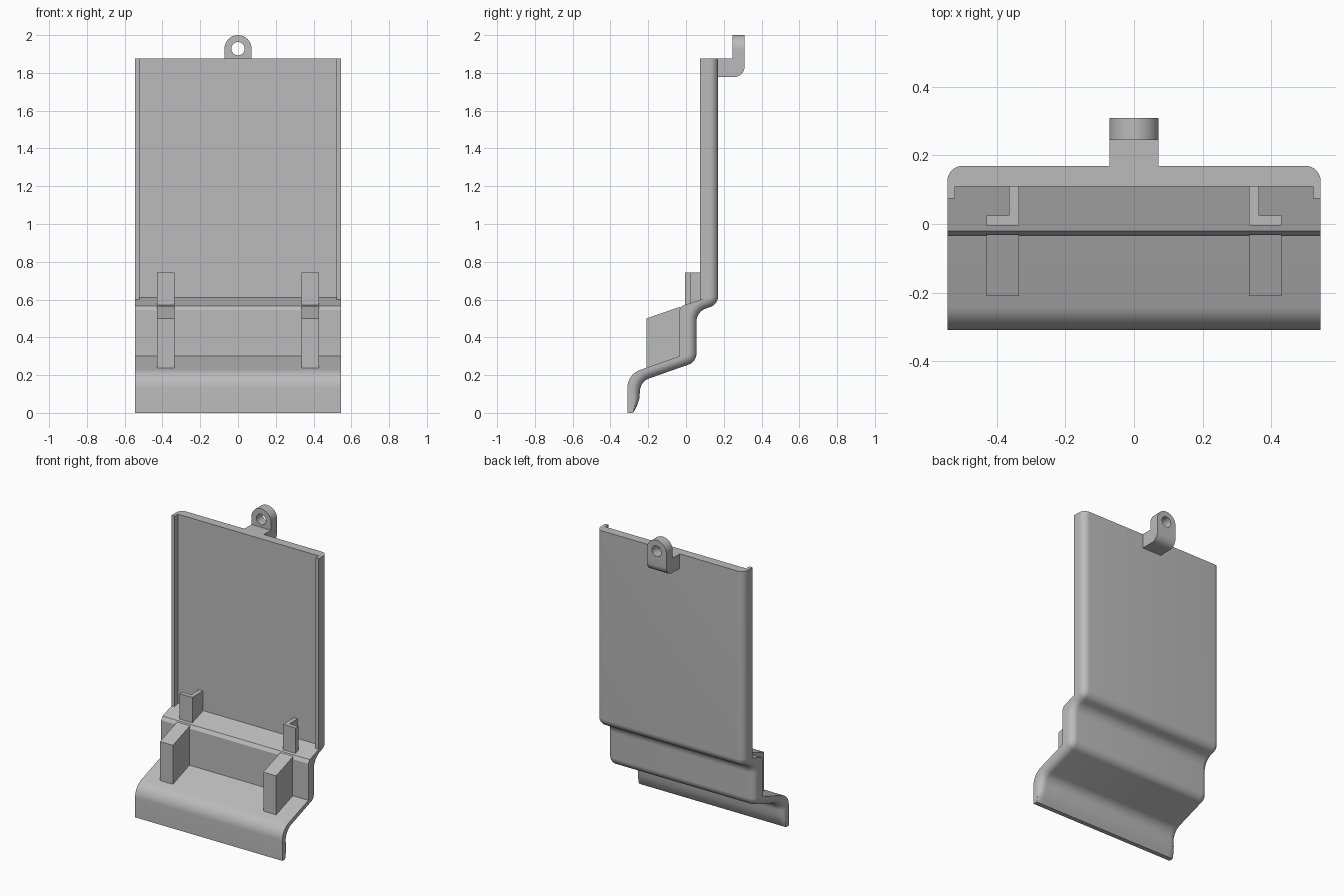
import bpy
import bmesh
from math import sin, cos, pi, atan2
from mathutils import Vector

if "Cube" in bpy.data.objects:
    bpy.data.objects.remove(bpy.data.objects["Cube"])

grey = bpy.data.materials.new("plain grey")
grey.use_nodes = True
COLOUR = (0.5, 0.5, 0.5, 1)
grey.diffuse_color = COLOUR
grey.node_tree.nodes["Principled BSDF"].inputs["Base Color"].default_value = COLOUR

HALF = 0.545     # half width of the holder
TOP = 1.875      # top of the back plate
EDGE = 0.045     # rounding of the rear side edges


def finish(name, bm):
    bmesh.ops.recalc_face_normals(bm, faces=bm.faces[:])
    mesh = bpy.data.meshes.new(name)
    bm.to_mesh(mesh)
    bm.free()
    mesh.materials.append(grey)
    obj = bpy.data.objects.new(name, mesh)
    bpy.context.collection.objects.link(obj)
    bpy.ops.object.select_all(action='DESELECT')
    obj.select_set(True)
    bpy.context.view_layer.objects.active = obj
    bpy.ops.object.shade_smooth_by_angle(angle=pi / 6)
    return obj


def rounded(points, steps=10):
    """Polyline of (y, z, radius) with its corners rounded to arcs."""
    out = []
    for i, (y, z, r) in enumerate(points):
        p = Vector((y, z))
        if not r:
            out.append(p)
            continue
        a = (Vector(points[i - 1][:2]) - p).normalized()
        b = (Vector(points[(i + 1) % len(points)][:2]) - p).normalized()
        half = a.angle(b) / 2
        centre = p + (a + b).normalized() * (r / sin(half))
        start = p + a * (r * cos(half) / sin(half)) - centre
        turn = start.angle_signed(p + b * (r * cos(half) / sin(half)) - centre)
        for k in range(steps + 1):
            t = -turn * k / steps
            out.append(centre + Vector((start.x * cos(t) - start.y * sin(t),
                                        start.x * sin(t) + start.y * cos(t))))
    return out


def loft(name, sections):
    """Skin a list of (x, [(y, z), ...]) sections and cap both ends."""
    bm = bmesh.new()
    rings = [[bm.verts.new((x, p[0], p[1])) for p in pts] for x, pts in sections]
    for a, b in zip(rings, rings[1:]):
        for i in range(len(a)):
            j = (i + 1) % len(a)
            bm.faces.new((a[i], a[j], b[j], b[i]))
    bm.faces.new(rings[0])
    bm.faces.new(rings[-1][::-1])
    return finish(name, bm)


def prism(name, x0, x1, pts):
    return loft(name, [(x0, pts), (x1, pts)])


# Stepped body: front and rear outlines, rear side edges rounded
front = rounded([(-0.31, 0, 0), (-0.31, 0.204, 0.1), (-0.035, 0.30, 0),
                 (-0.035, 0.545, 0), (-0.02, 0.567, 0), (0.11, 0.61, 0),
                 (0.11, TOP, 0)])
rear = rounded([(0.17, TOP, 0), (0.17, 0.575, 0.06), (0.055, 0.535, 0.075),
                (0.055, 0.27, 0.06), (-0.24, 0.167, 0.075),
                (-0.247, 0.075, 0), (-0.26, 0.036, 0), (-0.28, 0, 0)])


def inset_rear(amount):
    result = []
    for i, p in enumerate(rear):
        d = (rear[min(i + 1, len(rear) - 1)] - rear[max(i - 1, 0)]).normalized()
        result.append(p + Vector((d.y, -d.x)) * amount * min(1, p.y / 0.11))
    return result


half_body = []
for k in range(9):
    t = pi / 2 * k / 8
    half_body.append((HALF - EDGE * (1 - sin(t)), front + inset_rear(EDGE * (1 - cos(t)))))
loft("stepped_body", [(-x, pts) for x, pts in half_body[::-1]] + half_body)

# Paired parts
for side, s in (("left", 1), ("right", -1)):
    prism(side + "_side_rail", s * 0.522, s * HALF,
          [(0.075, 0.599), (0.11, 0.61), (0.11, TOP), (0.075, TOP)])
    prism(side + "_front_support", s * 0.335, s * 0.43,
          [(-0.21, 0.235), (-0.03, 0.297), (-0.03, 0.562), (-0.21, 0.50)])
    prism(side + "_clip_face", s * 0.335, s * 0.43,
          [(-0.005, 0.565), (0.025, 0.565), (0.025, 0.742), (-0.005, 0.742)])
    prism(side + "_clip_web", s * 0.335, s * 0.365,
          [(0.025, 0.565), (0.115, 0.565), (0.115, 0.742), (0.025, 0.742)])

# Hanging arm behind the top edge
LUG = 0.072
prism("hanger_arm", -LUG, LUG,
      rounded([(0.165, 1.778, 0), (0.31, 1.778, 0.055), (0.31, TOP, 0), (0.165, TOP, 0)]))

# Hanging eye: round-topped plate with a hole
bm = bmesh.new()
centre_z, hole = 2 - LUG, 0.035
drop = centre_z - TOP
corner = atan2(drop, LUG)
angles = sorted([2 * pi * k / 48 for k in range(48)] + [2 * pi - corner, pi + corner])
rings = []
for t in angles:
    c, n = cos(t), sin(t)
    reach = LUG
    if n < -1e-6:
        reach = min(LUG / max(abs(c), 1e-6), drop / -n)
    rings.append([bm.verts.new((r * c, y, centre_z + r * n))
                  for r, y in ((hole, 0.245), (reach, 0.245), (reach, 0.31), (hole, 0.31))])
for a, b in zip(rings, rings[1:] + rings[:1]):
    for i in range(4):
        j = (i + 1) % 4
        bm.faces.new((a[i], a[j], b[j], b[i]))
finish("hanger_eye", bm)
